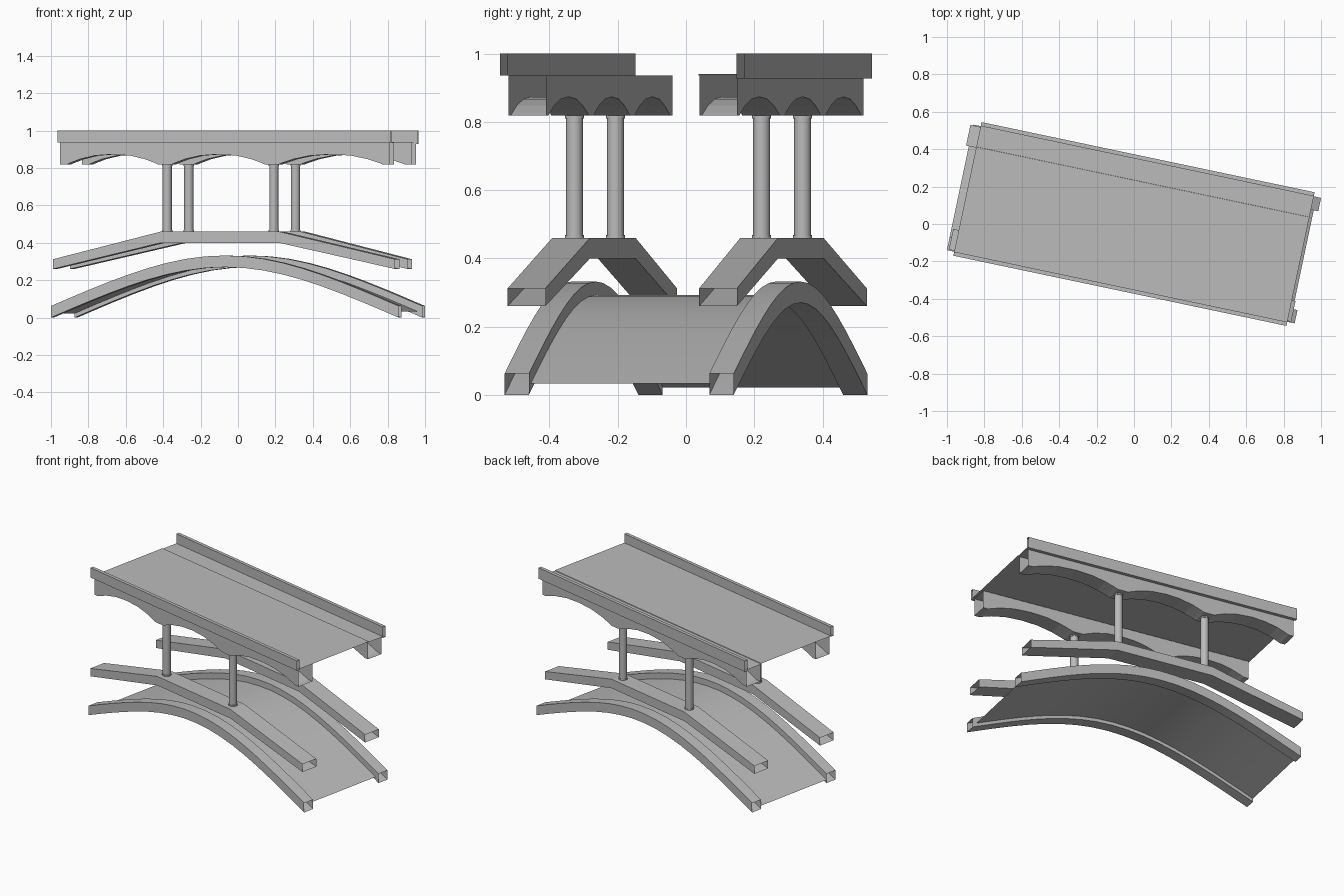
import bpy, bmesh, math
from mathutils import Matrix

if "Cube" in bpy.data.objects:
    bpy.data.objects.remove(bpy.data.objects["Cube"])

GREY = (0.5, 0.5, 0.5, 1)
mat = bpy.data.materials.new("stone_grey")
mat.use_nodes = True
mat.diffuse_color = GREY
mat.node_tree.nodes["Principled BSDF"].inputs["Base Color"].default_value = GREY

# The whole bridge is built along x, then turned a little
TURN = Matrix.Rotation(math.radians(-11.9), 4, "Z")


def finish(name, bm):
    mesh = bpy.data.meshes.new(name)
    bm.to_mesh(mesh)
    bm.free()
    mesh.materials.append(mat)
    obj = bpy.data.objects.new(name, mesh)
    bpy.context.collection.objects.link(obj)
    obj.matrix_world = TURN
    return obj


def loft(name, sections, closed):
    """Join successive cross-sections; the ends stay open."""
    bm = bmesh.new()
    rows = [[bm.verts.new(p) for p in s] for s in sections]
    n = len(rows[0])
    for a, b in zip(rows, rows[1:]):
        for i in range(n if closed else n - 1):
            j = (i + 1) % n
            bm.faces.new((a[i], b[i], b[j], a[j]))
    return finish(name, bm)


def beam(name, profile, side, inner, outer):
    """Hollow box beam; profile lists (x, bottom, top)."""
    lo, hi = sorted((side * inner, side * outer))
    return loft(name, [[(x, lo, b), (x, lo, t), (x, hi, t), (x, hi, b)]
                       for x, b, t in profile], True)


def smooth(obj, angle):
    bpy.ops.object.select_all(action="DESELECT")
    obj.select_set(True)
    bpy.context.view_layer.objects.active = obj
    bpy.ops.object.shade_smooth_by_angle(angle=math.radians(angle))


def arch_height(x):
    t = x / 0.95
    return 0.27 * (0.75 * (1 - t * t) + 0.125 * (1 + math.cos(math.pi * t)))


# Arched walkway and its edge beams
steps = [-0.95 + 1.9 * i / 18 for i in range(19)]
deck_profile = [(x, arch_height(x), arch_height(x) + 0.062) for x in steps]
deck_x = steps[:-1] + [0.925]
smooth(loft("arched_deck", [[(x, 0.27, arch_height(x) + 0.022),
                             (x, -0.27, arch_height(x) + 0.022)]
                            for x in deck_x], False), 30)

# Scalloped underside of the roof beams: three arches between flat supports
nodes = [-0.9, -0.328, 0.255, 0.9]
scallop = []
for a, b in zip(nodes, nodes[1:]):
    start, end = a + 0.035, b - 0.035
    scallop.append((a, 0.818, 0.935))
    for i in range(9):
        s = -math.cos(math.pi * i / 8)
        x = (start + end) / 2 + s * (end - start) / 2
        scallop.append((x, 0.818 + 0.055 * (1 - abs(s) ** 2.2), 0.935))
scallop.append((nodes[-1], 0.818, 0.935))

for side, label in ((-1, "front"), (1, "back")):
    smooth(beam(label + "_deck_beam", deck_profile, side, 0.27, 0.343), 30)

    # Bent handrail that carries the columns
    left, right = (-0.94, 0.93) if side < 0 else (-0.965, 0.88)
    rail = [(left, 0.26, 0.312), (-0.35, 0.4, 0.46),
            (0.295, 0.4, 0.46), (right, 0.26, 0.312)]
    beam(label + "_handrail", rail, side, 0.225, 0.338)

    # Roof beam and the curb along the roof edge
    beam(label + "_roof_beam", scallop, side, 0.23, 0.342)
    base = 0.935 if side < 0 else 0.927
    beam(label + "_roof_curb", [(-0.91, base, 1.0), (0.91, base, 1.0)],
         side, 0.343, 0.365)

    # Round columns with thin collars
    for x, place in zip(nodes[1:3], ("left", "right")):
        bm = bmesh.new()
        for radius, low, high in ((0.025, 0.455, 0.825),
                                  (0.028, 0.458, 0.468), (0.028, 0.81, 0.82)):
            bmesh.ops.create_cone(
                bm, cap_ends=True, segments=16, radius1=radius, radius2=radius,
                depth=high - low,
                matrix=Matrix.Translation((x, side * 0.28, (low + high) / 2)))
        smooth(finish(f"{label}_{place}_column", bm), 40)

# Thin roof sheet, lowered slightly over the back beam
loft("roof_sheet", [[(x, 0.343, 0.936), (x, 0.23, 0.936),
                     (x, 0.229, 0.94), (x, -0.343, 0.94)]
                    for x in (-0.91, 0.91)], False)
